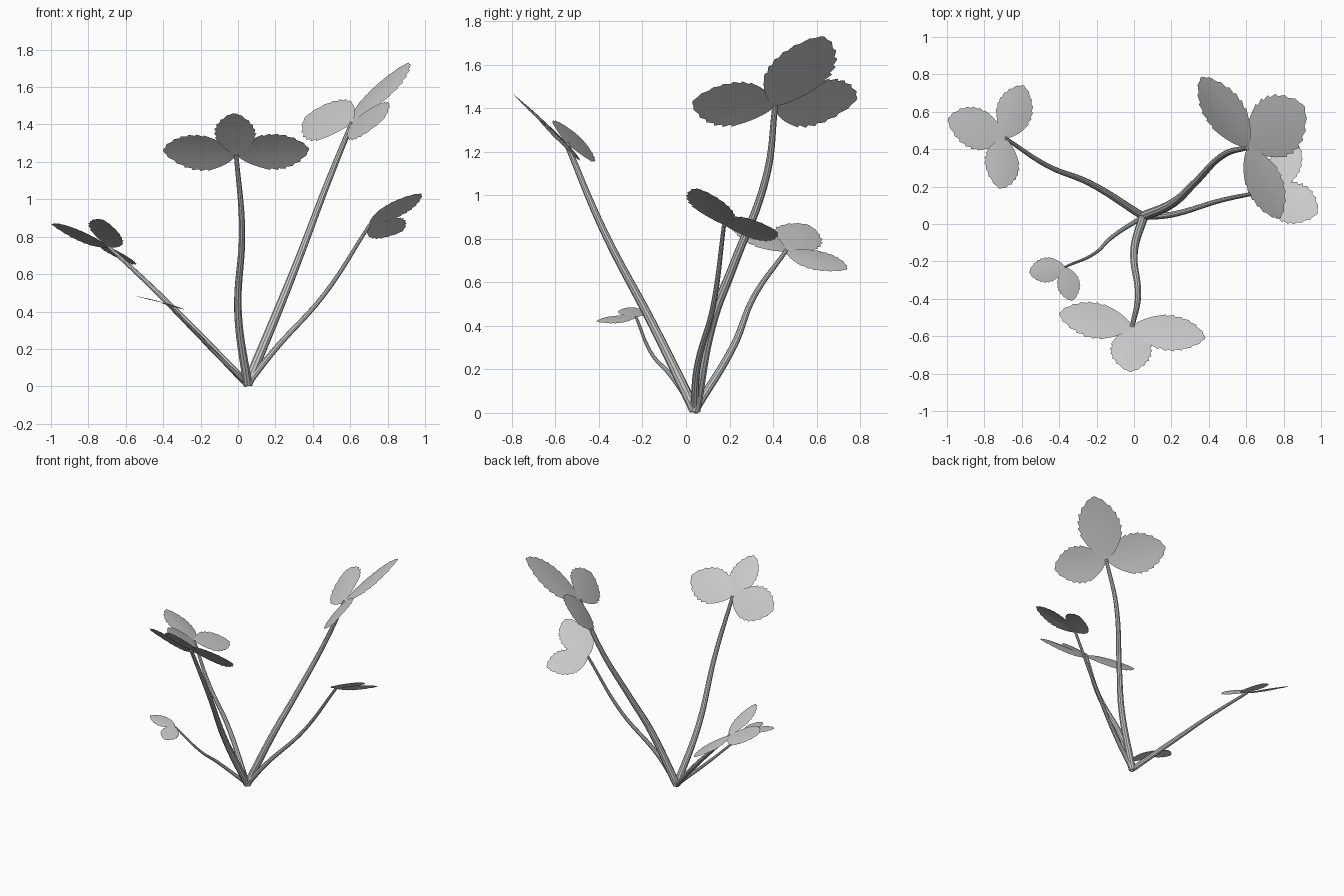
import bpy
import math
from mathutils import Vector

if "Cube" in bpy.data.objects:
    bpy.data.objects.remove(bpy.data.objects["Cube"])

ROOT = (.05, .04, .012)
ACROSS = (-1, -.5, 0, .5, 1)


def width(t):
    """Leaflet half outline, narrow at the base and fuller towards the tip."""
    return max(.05, math.sin(math.pi * min(t, 1) ** 1.05) ** .65) if 0 < t < 1 else .05


def outline():
    """Smooth lower half, then forward-pointing teeth up to the tip."""
    rows = [(i * .0525, width(i * .0525)) for i in range(7)]
    for i in range(6):
        t = .41 + i * .107
        rows += [(t, width(t) + .04), (t + .018, width(t + .018) - .05)]
    return rows + [(1, .05)]


def add_mesh(name, mesh):
    ob = bpy.data.objects.new(name, mesh)
    bpy.context.collection.objects.link(ob)
    bpy.context.view_layer.objects.active = ob
    ob.select_set(True)
    bpy.ops.object.shade_smooth_by_angle()
    ob.select_set(False)


def leaflet(name, base, tip, normal):
    """Thin serrated blade from base to tip, facing along normal."""
    base = Vector(base)
    axis = Vector(tip) - base
    side = Vector(normal).cross(axis).normalized()
    up = axis.cross(side).normalized()
    size = axis.length
    verts, faces = [], []
    for t, w in outline():
        for a in ACROSS:
            lift = size * (.06 * t * (1 - t) - .02 * (a * w) ** 2)
            verts.append(base + axis * t + side * (w * a * size * .335) + up * lift)
    k = len(ACROSS)
    for r in range(len(verts) // k - 1):
        for c in range(k - 1):
            i = r * k + c
            faces.append((i, i + 1, i + k + 1, i + k))
    mesh = bpy.data.meshes.new(name)
    mesh.from_pydata(verts, [], faces)
    add_mesh(name, mesh)


def stem(name, points, radius):
    """Round stalk through the points, tapering to half its radius."""
    cu = bpy.data.curves.new(name + "_path", 'CURVE')
    cu.dimensions = '3D'
    cu.bevel_depth = 1
    cu.bevel_resolution = 3
    cu.resolution_u = 8
    cu.use_fill_caps = True
    sp = cu.splines.new('BEZIER')
    sp.bezier_points.add(len(points) - 1)
    for i, (p, co) in enumerate(zip(sp.bezier_points, points)):
        p.co = co
        p.handle_left_type = p.handle_right_type = 'AUTO'
        p.radius = radius * (1 - .5 * i / (len(points) - 1))
    tmp = bpy.data.objects.new(name + "_path", cu)
    bpy.context.collection.objects.link(tmp)
    bpy.context.view_layer.update()
    dg = bpy.context.evaluated_depsgraph_get()
    mesh = bpy.data.meshes.new_from_object(tmp.evaluated_get(dg))
    bpy.data.objects.remove(tmp)
    add_mesh(name, mesh)


def shoot(name, radius, path, normal, tips):
    """One stem carrying a fan of leaflets that share a plane."""
    stem(name + "_stem", [ROOT] + path, radius)
    for i, tip in enumerate(tips):
        leaflet(f"{name}_leaflet_{i + 1}", path[-1], tip, normal)


# Front shoot
shoot("front", .025, [(0, -.15, .4), (.022, -.38, .84), (-.01, -.55, 1.24)],
      (.05, .7, .7), [(-.02, -.79, 1.46), (-.4, -.48, 1.26), (.38, -.61, 1.27)])

# Tall shoot at the back right
shoot("tall", .027, [(.22, .12, .42), (.32, .215, .67), (.48, .37, 1.09), (.61, .41, 1.41)],
      (-.66, -.3, .7), [(.91, .63, 1.73), (.36, .785, 1.44), (.78, .03, 1.43)])

# Right shoot
shoot("right", .019, [(.2, .05, .2), (.46, .125, .49), (.705, .175, .865)],
      (-.4, .38, .85), [(.98, .055, 1.03), (.88, .42, .83)])

# Back left shoot
shoot("back_left", .02, [(-.24, .22, .31), (-.46, .31, .53), (-.69, .46, .745)],
      (.45, .22, .87), [(-.995, .56, .865), (-.59, .74, .66), (-.72, .19, .89)])

# Small shoot at the front left
shoot("small", .013, [(-.13, -.08, .185), (-.2, -.15, .26), (-.37, -.23, .44)],
      (.26, 0, .97), [(-.56, -.26, .485), (-.33, -.41, .42)])
